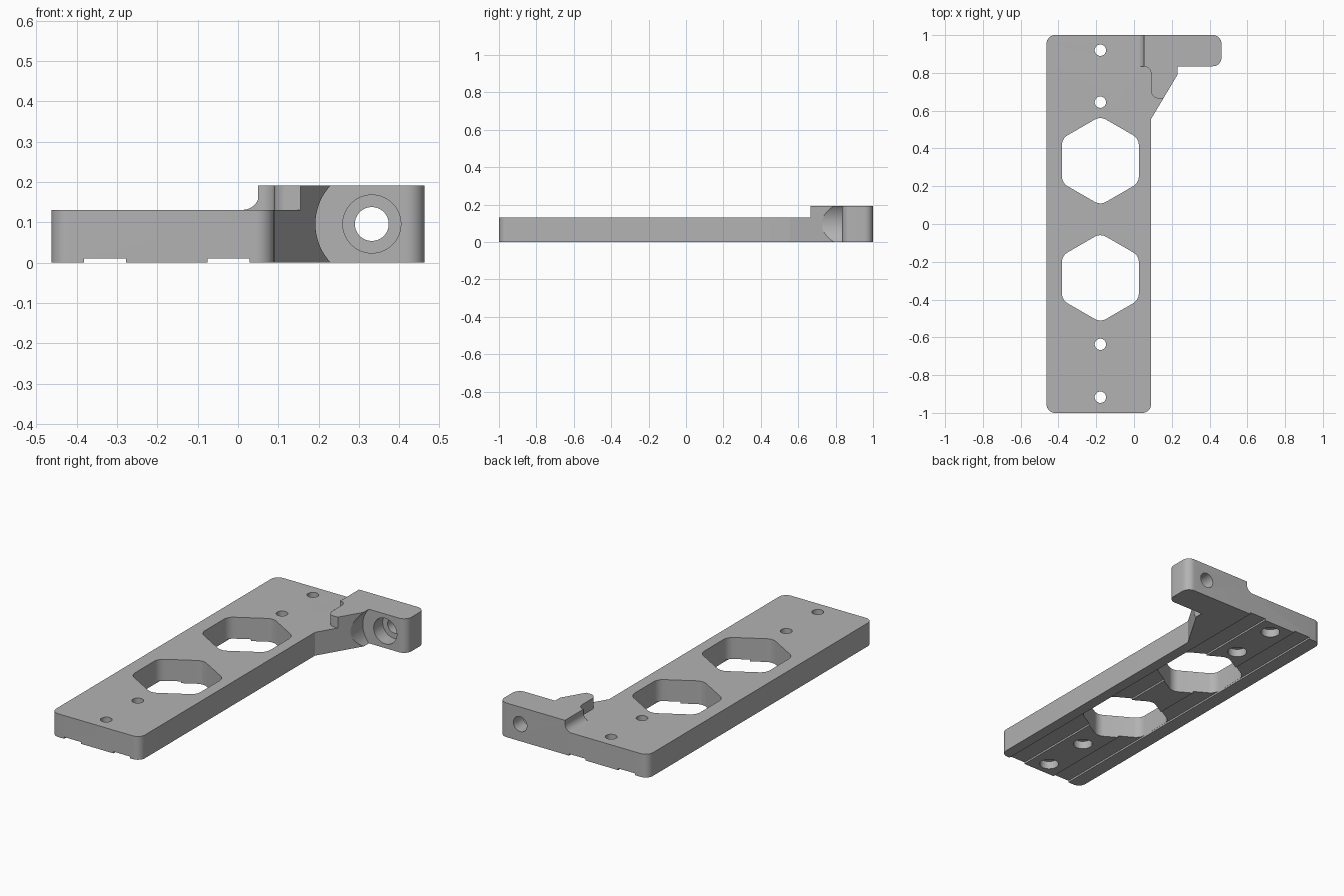
import bpy, bmesh, math
from mathutils import Vector

cube = bpy.data.objects.get("Cube")
if cube:
    bpy.data.objects.remove(cube, do_unlink=True)

# Single flat grey
grey = bpy.data.materials.new("plain_grey")
grey.use_nodes = True
colour = (0.45, 0.45, 0.45, 1)
grey.diffuse_color = colour
grey.node_tree.nodes["Principled BSDF"].inputs["Base Color"].default_value = colour


def rounded(corners, steps=8):
    """Outline from (x, y) or (x, y, fillet radius) corners."""
    out = []
    for i, c in enumerate(corners):
        p = Vector(c[:2])
        r = c[2] if len(c) > 2 else 0
        if not r:
            out.append(p)
            continue
        a = (Vector(corners[i - 1][:2]) - p).normalized()
        b = (Vector(corners[(i + 1) % len(corners)][:2]) - p).normalized()
        half = a.angle(b) / 2
        centre = p + (a + b).normalized() * r / math.sin(half)
        start = p + a * r / math.tan(half) - centre
        end = p + b * r / math.tan(half) - centre
        sweep = math.pi - 2 * half
        for k in range(steps + 1):
            t = k / steps
            v = (start * math.sin((1 - t) * sweep) + end * math.sin(t * sweep)) / math.sin(sweep)
            out.append(centre + v)
    return out


def circle(x, y, r, n=48):
    return [Vector((x + r * math.cos(math.tau * k / n), y + r * math.sin(math.tau * k / n)))
            for k in range(n)]


def prism(name, outline, lo, hi, axis="z"):
    """Extrude an outline along z, or an x-z outline along y."""
    bm = bmesh.new()
    place = (lambda p, t: (p.x, p.y, t)) if axis == "z" else (lambda p, t: (p.x, t, p.y))
    rings = [[bm.verts.new(place(p, t)) for p in outline] for t in (lo, hi)]
    n = len(outline)
    for ring in rings:
        bm.faces.new(ring)
    for i in range(n):
        j = (i + 1) % n
        bm.faces.new((rings[0][i], rings[0][j], rings[1][j], rings[1][i]))
    bmesh.ops.recalc_face_normals(bm, faces=bm.faces)
    mesh = bpy.data.meshes.new(name)
    bm.to_mesh(mesh)
    bm.free()
    obj = bpy.data.objects.new(name, mesh)
    bpy.context.collection.objects.link(obj)
    return obj


# Body: plate, gusset and side arm in one outline
R = 0.045
body = prism("mounting_plate", rounded([
    (-0.463, -1, R), (0.09, -1, R), (0.09, 0.555), (0.23, 0.79), (0.23, 0.835),
    (0.463, 0.835, R), (0.463, 1, R), (-0.463, 1, R)]), 0, 0.192)
body.data.materials.append(grey)

cutters = []
TOP = 0.131

# Lower the plate, leaving the raised arm and its rounded rib
cutters.append(prism("plate_top_cutter", rounded([
    (-0.6, -1.1), (0.4, -1.1), (0.4, 0.665), (0.09, 0.665, 0.04),
    (0.09, 0.835, 0.04), (-0.6, 0.835)]), TOP, 0.3))
cutters.append(prism("arm_fillet_cutter", rounded([
    (-0.6, TOP), (0.053, TOP, 0.042), (0.053, 0.3), (-0.6, 0.3)]), 0.835, 1.1, "y"))

# Two rounded hexagonal windows
CX = -0.178
for y in (0.335, -0.285):
    hexagon = [(CX + 0.235 * math.sin(k * math.pi / 3),
                y + 0.235 * math.cos(k * math.pi / 3), 0.06) for k in range(6)]
    cutters.append(prism("window_cutter", rounded(hexagon), -0.1, 0.3))

# Screw holes, counterbored from below
for y in (0.92, 0.645, -0.637, -0.917):
    cutters.append(prism("screw_hole_cutter", circle(CX, y, 0.03), -0.1, 0.3))
    cutters.append(prism("counterbore_cutter", circle(CX, y, 0.05), -0.1, 0.045))

# Shallow lengthwise grooves underneath
for x in (-0.33, -0.024):
    groove = [Vector(p) for p in ((x - 0.052, -0.1), (x + 0.052, -0.1),
                                  (x + 0.052, 0.01), (x - 0.052, 0.01))]
    cutters.append(prism("groove_cutter", groove, -1.1, 1.1, "y"))

# Arm bore, its counterbore, and the clearance scooped from the gusset
for name, r, lo, hi in (("clearance_cutter", 0.14, 0.4, 0.835),
                        ("arm_counterbore_cutter", 0.072, 0.7, 0.915),
                        ("arm_bore_cutter", 0.042, 0.7, 1.1)):
    cutters.append(prism(name, circle(0.332, 0.096, r, 64), lo, hi, "y"))

bpy.context.view_layer.objects.active = body
body.select_set(True)
for cutter in cutters:
    cutter.hide_render = True
    mod = body.modifiers.new("cut", "BOOLEAN")
    mod.operation = "DIFFERENCE"
    mod.solver = "EXACT"
    mod.object = cutter
    bpy.ops.object.modifier_apply(modifier=mod.name)
    bpy.data.objects.remove(cutter, do_unlink=True)

bpy.ops.object.shade_smooth_by_angle(angle=math.radians(25))
